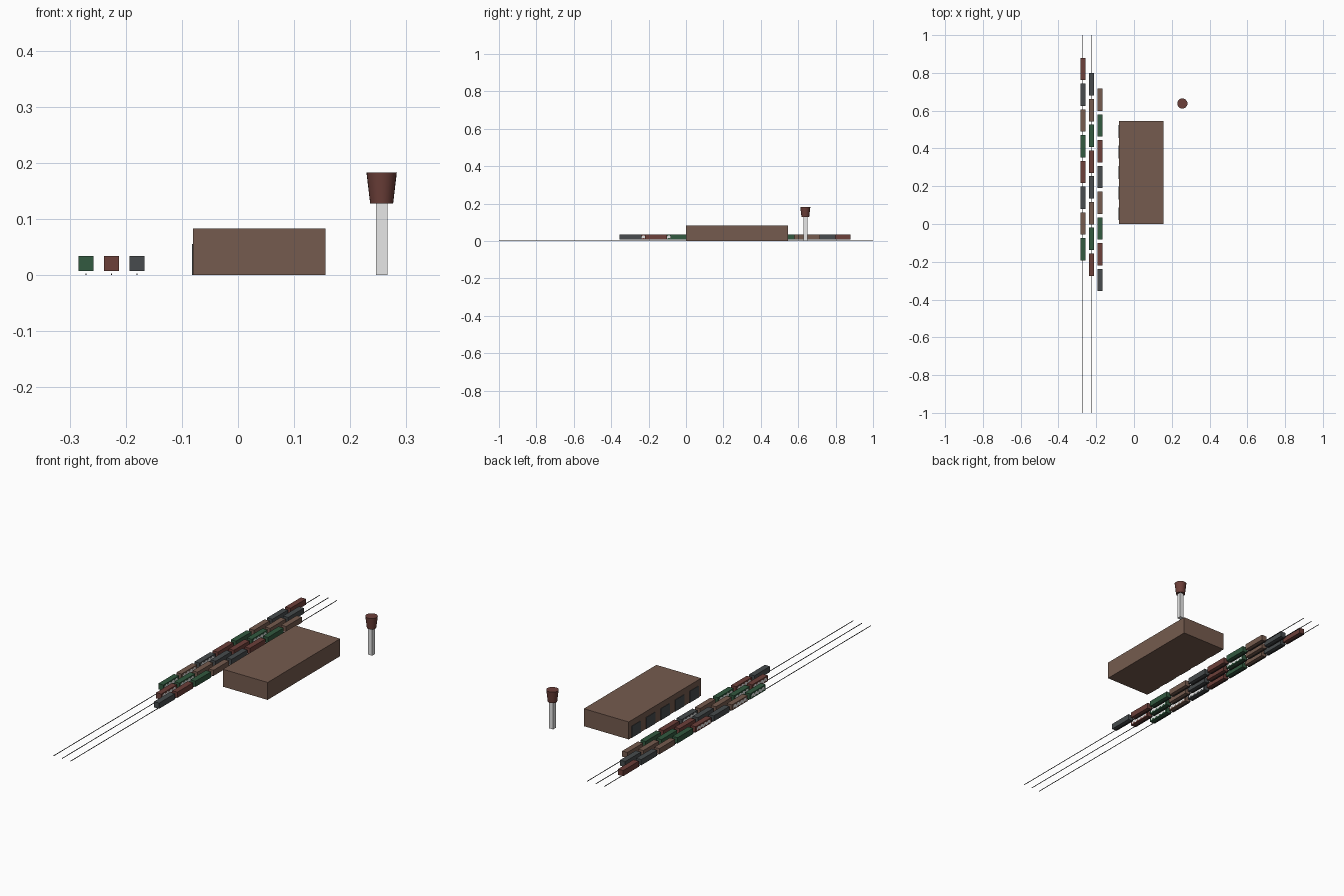
import bpy
import bmesh
from mathutils import Matrix, Vector

cube = bpy.data.objects.get("Cube")
if cube:
    bpy.data.objects.remove(cube, do_unlink=True)


def material(name, rgb):
    m = bpy.data.materials.new(name)
    m.use_nodes = True
    m.diffuse_color = (*rgb, 1)
    m.node_tree.nodes["Principled BSDF"].inputs["Base Color"].default_value = (*rgb, 1)
    return m


brown = material("brown", (0.178, 0.105, 0.077))
red = material("rust red", (0.15, 0.05, 0.041))
green = material("dark green", (0.032, 0.1, 0.05))
slate = material("slate grey", (0.063, 0.071, 0.075))
steel = material("rail grey", (0.05, 0.05, 0.05))
pale = material("pale grey", (0.8, 0.8, 0.8))


def finish(name, bm, mat):
    mesh = bpy.data.meshes.new(name)
    bm.to_mesh(mesh)
    bm.free()
    mesh.materials.append(mat)
    obj = bpy.data.objects.new(name, mesh)
    bpy.context.collection.objects.link(obj)
    return obj


def box(name, lo, hi, mat):
    lo, hi = Vector(lo), Vector(hi)
    bm = bmesh.new()
    place = Matrix.Translation((lo + hi) / 2) @ Matrix.Diagonal((*(hi - lo), 1))
    bmesh.ops.create_cube(bm, size=1, matrix=place)
    return finish(name, bm, mat)


# Zigzag band of paint along one side of a wagon (side is -1 or 1)
def paint_band(name, x, y, side):
    bm = bmesh.new()
    px = x + side * (half + 0.0008)
    pairs = []
    for i in range(9):
        py = y + side * (i - 4) * 0.0125
        pz = 0.0205 + (0.004 if i % 2 else -0.004)
        pairs.append([bm.verts.new((px, py, pz + dz)) for dz in (-0.0065, 0.0065)])
    for (a, b), (c, d) in zip(pairs, pairs[1:]):
        bm.faces.new((a, c, d, b))
    finish(name, bm, pale)


# Three rails, each with a row of wagons
colours = [green, brown, slate, red]
painted_right = [{0, 1, 3}, {0, 1}, {1, 2, 4}]
painted_left = [{0, 1, 2}, {0, 1, 5}, set()]
half = 0.0135
length = 0.118
for t in range(3):
    x = -0.271 + t * 0.0455
    box(f"rail_{t + 1}", (x - 0.001, -1, 0), (x + 0.001, 1, 0.0025), steel)
    for c in range(8):
        y = -0.134 - t * 0.081 + c * 0.1363
        box(f"wagon_{t + 1}_{c + 1}", (x - half, y - length / 2, 0.007),
            (x + half, y + length / 2, 0.034), colours[(c - t) % 4])
        if c in painted_right[t]:
            paint_band(f"paint_right_{t + 1}_{c + 1}", x, y, -1)
        if c in painted_left[t]:
            paint_band(f"paint_left_{t + 1}_{c + 1}", x, y, 1)

# Warehouse with five loading doors
box("warehouse", (-0.08, 0, 0), (0.156, 0.545, 0.083), brown)
for i in range(5):
    y = 0.0545 + i * 0.109
    box(f"loading_door_{i + 1}", (-0.082, y - 0.034, 0), (-0.079, y + 0.034, 0.055), slate)

# Water tower: square post and flared tank
tx, ty = 0.256, 0.638
box("tower_post", (tx - 0.0105, ty - 0.0105, 0), (tx + 0.0105, ty + 0.0105, 0.13), pale)
bm = bmesh.new()
bmesh.ops.create_cone(bm, cap_ends=True, segments=24, radius1=0.0205, radius2=0.027,
                      depth=0.055, matrix=Matrix.Translation((tx, ty, 0.155)))
tank = finish("tower_tank", bm, red)
bpy.ops.object.select_all(action="DESELECT")
tank.select_set(True)
bpy.context.view_layer.objects.active = tank
bpy.ops.object.shade_smooth_by_angle()
